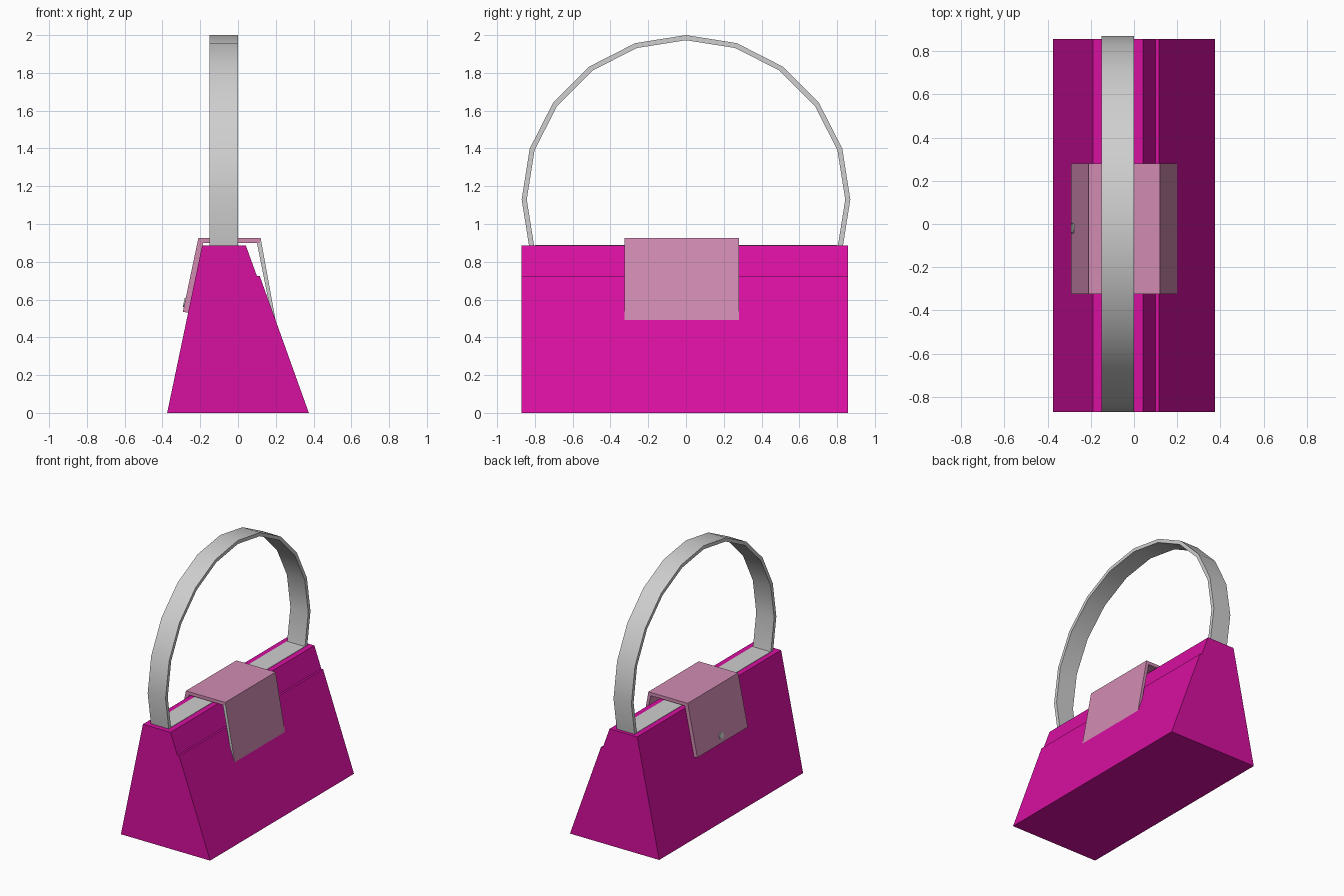
import bpy, bmesh, math
from mathutils import Vector

cube = bpy.data.objects.get("Cube")
if cube:
    bpy.data.objects.remove(cube)


def make_material(name, rgb):
    mat = bpy.data.materials.new(name)
    mat.use_nodes = True
    mat.diffuse_color = (*rgb, 1)
    mat.node_tree.nodes["Principled BSDF"].inputs["Base Color"].default_value = (*rgb, 1)
    return mat


magenta = make_material("magenta", (0.68, 0.005, 0.35))
pink = make_material("dusty pink", (0.64, 0.26, 0.45))
grey = make_material("light grey", (0.62, 0.62, 0.62))


def extrude(name, profile, axis, start, end, *mats):
    """Extrude a closed profile along x (profile in y, z) or y (profile in x, z)."""
    def place(p, d):
        return (d, p[0], p[1]) if axis == "x" else (p[0], d, p[1])
    bm = bmesh.new()
    face = bm.faces.new([bm.verts.new(place(p, start)) for p in profile])
    out = bmesh.ops.extrude_face_region(bm, geom=[face])
    verts = [g for g in out["geom"] if isinstance(g, bmesh.types.BMVert)]
    shift = Vector((end - start, 0, 0)) if axis == "x" else Vector((0, end - start, 0))
    bmesh.ops.translate(bm, verts=verts, vec=shift)
    bmesh.ops.recalc_face_normals(bm, faces=bm.faces)
    mesh = bpy.data.meshes.new(name)
    bm.to_mesh(mesh)
    bm.free()
    for mat in mats:
        mesh.materials.append(mat)
    obj = bpy.data.objects.new(name, mesh)
    bpy.context.collection.objects.link(obj)
    return obj


# Tapered body with a small ledge on the left slope
body = [(-0.375, 0), (0.375, 0), (0.115, 0.725), (0.1, 0.725), (0.042, 0.885), (-0.19, 0.885)]
extrude("bag_body", body, "y", -0.87, 0.857, magenta)

# Grey strip set into the top
strip = [(-0.15, 0.88), (0, 0.88), (0, 0.888), (-0.15, 0.888)]
extrude("top_strip", strip, "y", -0.8, 0.8, grey)

# Arched strap: the upper part of a twenty-sided ring
def arc(radius):
    angles = [math.radians(18 * i) for i in range(-6, 7)]
    return [(radius * math.sin(a), 1.13 + radius * math.cos(a)) for a in angles]


strap = extrude("handle", arc(0.87) + arc(0.843)[::-1], "x", -0.15, 0, grey)
bpy.context.view_layer.objects.active = strap
strap.select_set(True)
bpy.ops.object.shade_smooth_by_angle(angle=math.radians(30))
strap.select_set(False)

# Folded flap: right panel, top and left panel
y0, y1 = -0.325, 0.28
extrude("flap_top", [(-0.21, 0.925), (0.12, 0.925), (0.115, 0.9), (-0.205, 0.9)],
        "y", y0, y1, pink)
extrude("flap_right_panel", [(-0.21, 0.925), (-0.185, 0.9), (-0.262, 0.53), (-0.292, 0.535)],
        "y", y0, y1, pink)
left_panel = extrude("flap_left_panel", [(0.12, 0.925), (0.2, 0.485), (0.183, 0.485), (0.1, 0.9)],
                     "y", y0, y1, pink, grey)
for face in left_panel.data.polygons:
    if face.normal.y < -0.9:
        face.material_index = 1

# Small clasp button on the right panel
bpy.ops.mesh.primitive_cylinder_add(vertices=16, radius=0.025, depth=0.008,
                                    location=(-0.283, -0.02, 0.585),
                                    rotation=(0, math.radians(-78), 0))
button = bpy.context.object
button.name = "clasp_button"
button.data.materials.append(grey)
